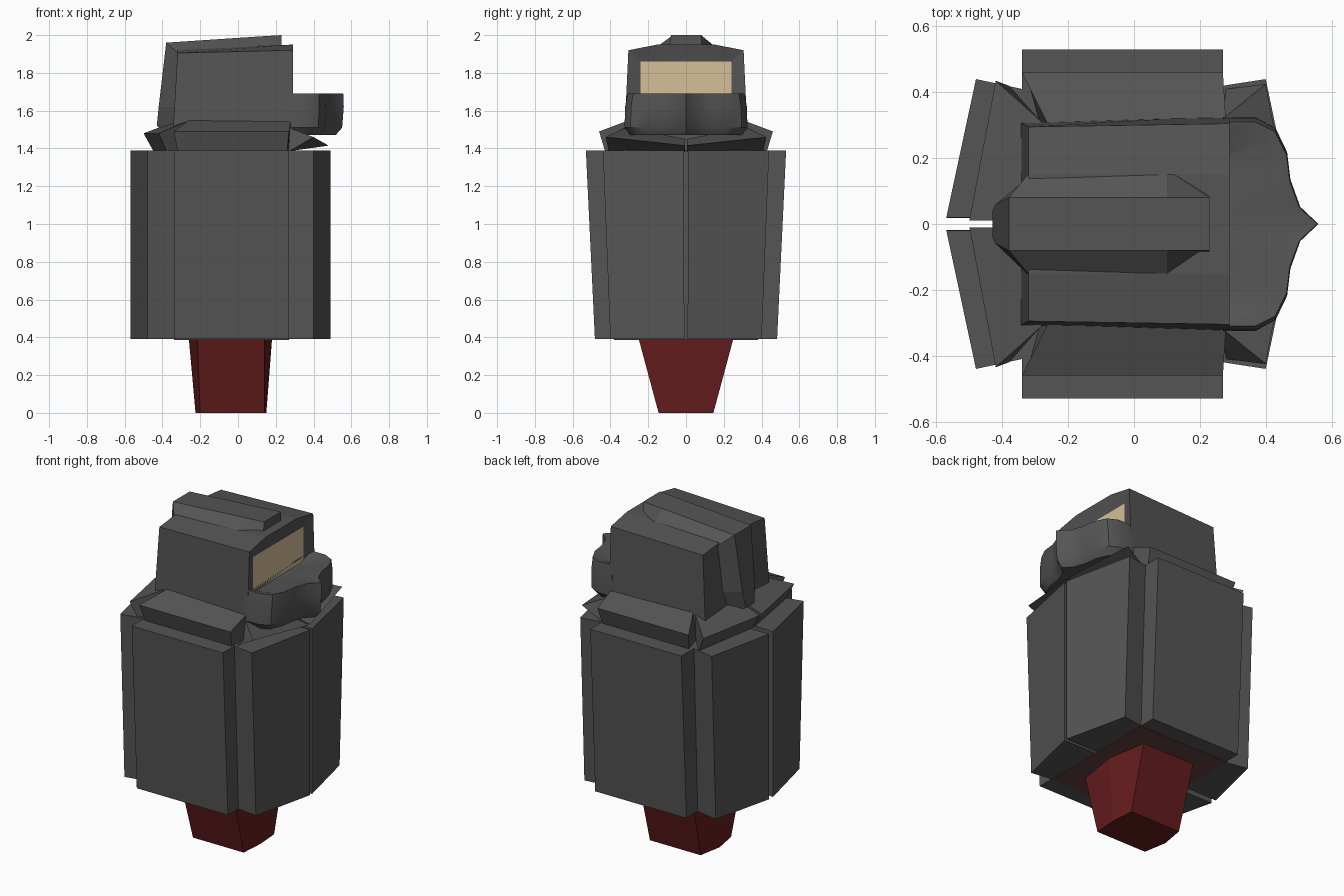
import bpy, bmesh

if "Cube" in bpy.data.objects:
    bpy.data.objects.remove(bpy.data.objects["Cube"])


def material(name, r, g, b):
    m = bpy.data.materials.new(name)
    m.diffuse_color = (r, g, b, 1)
    m.use_nodes = True
    m.node_tree.nodes["Principled BSDF"].inputs["Base Color"].default_value = m.diffuse_color
    return m


DARK = material("dark_grey", 0.09, 0.09, 0.09)
RED = material("dark_red", 0.13, 0.012, 0.012)
SHADE = material("underside", 0.12, 0.05, 0.05)
SKIN = material("skin", 0.66, 0.52, 0.31)


def loft(name, rings, mat=DARK, caps=(True, True), mirror=False, smooth=None):
    """Bridge matching closed rings of points and cap the ends."""
    bm = bmesh.new()
    vs = [[bm.verts.new(p) for p in r] for r in rings]
    n = len(rings[0])
    for a, b in zip(vs, vs[1:]):
        for i in range(n):
            j = (i + 1) % n
            bm.faces.new((a[i], a[j], b[j], b[i]))
    if caps[0]:
        bm.faces.new(vs[0][::-1])
    if caps[1]:
        bm.faces.new(vs[-1])
    bmesh.ops.recalc_face_normals(bm, faces=bm.faces)
    me = bpy.data.meshes.new(name)
    bm.to_mesh(me)
    bm.free()
    me.materials.append(mat)
    ob = bpy.data.objects.new(name, me)
    bpy.context.collection.objects.link(ob)
    if mirror:
        mod = ob.modifiers.new("mirror", 'MIRROR')
        mod.use_axis = (False, True, False)
        mod.use_mirror_merge = False
    if smooth:
        bpy.ops.object.select_all(action='DESELECT')
        ob.select_set(True)
        bpy.context.view_layer.objects.active = ob
        bpy.ops.object.shade_smooth_by_angle(angle=smooth)
    return ob


def ring(plan, z, sy=1):
    return [(x, y * sy, z) for x, y in plan]


LOW, HIGH, TAPER = 0.39, 1.39, 0.91

# Body core and its underside
core = [(-0.34, -0.42), (0.27, -0.42), (0.27, 0.42), (-0.34, 0.42)]
loft("body_core", [ring(core, LOW, TAPER), ring(core, HIGH)])
loft("body_underside", [ring(core, LOW - 0.004, TAPER), ring(core, LOW, TAPER)], SHADE)

# Vertical body panels, one of each per side
panels = {
    "side_panel": [(-0.34, 0.40), (0.27, 0.40), (0.27, 0.53), (-0.34, 0.53)],
    "front_panel": [(0.27, 0.01), (0.49, 0.01), (0.40, 0.44), (0.27, 0.42)],
    "back_panel": [(-0.34, 0.02), (-0.57, 0.02), (-0.48, 0.44), (-0.34, 0.41)],
}
for name, plan in panels.items():
    loft(name, [ring(plan, LOW, TAPER), ring(plan, HIGH)], mirror=True)

# Tapered red base
foot = [(-0.20, -0.145), (0.14, -0.145), (0.15, 0), (0.14, 0.145), (-0.20, 0.145), (-0.225, 0)]
hip = [(-0.215, -0.25), (0.14, -0.25), (0.18, 0), (0.14, 0.25), (-0.215, 0.25), (-0.26, 0)]
loft("base", [ring(foot, 0), ring(hip, LOW)], RED)

# Collar flaps: wedge sections (inner low, outer low, outer rim, inner top)
loft("side_collar", [
    [(-0.28, 0.28, 1.38), (-0.32, 0.43, 1.39), (-0.34, 0.46, 1.49), (-0.26, 0.30, 1.55)],
    [(0.27, 0.28, 1.38), (0.26, 0.43, 1.39), (0.27, 0.46, 1.49), (0.28, 0.30, 1.55)]], mirror=True)
loft("back_collar", [
    [(-0.30, 0.01, 1.38), (-0.45, 0.01, 1.39), (-0.50, 0.01, 1.48), (-0.34, 0.01, 1.54)],
    [(-0.27, 0.30, 1.38), (-0.38, 0.42, 1.39), (-0.42, 0.435, 1.48), (-0.28, 0.31, 1.54)]], mirror=True)
loft("front_collar", [
    [(0.25, 0.005, 1.38), (0.30, 0.005, 1.39), (0.48, 0.005, 1.415), (0.28, 0.005, 1.45)],
    [(0.25, 0.32, 1.38), (0.28, 0.41, 1.39), (0.40, 0.425, 1.46), (0.27, 0.32, 1.51)]], mirror=True)


# Head shell with a recessed face opening
def section(rows):
    return [(x, -y, z) for x, y, z in rows] + [(x, y, z) for x, y, z in rows[::-1]]


opening = section([(0.27, 0.24, 1.60), (0.27, 0.24, 1.86), (0.27, 0.15, 1.86)])
loft("head", [
    section([(-0.35, 0.31, 1.39), (-0.32, 0.295, 1.905), (-0.32, 0.15, 1.92)]),
    section([(0.29, 0.33, 1.39), (0.29, 0.305, 1.92), (0.29, 0.15, 1.95)]),
    opening], caps=(True, False))
loft("face", [[(x - 0.02, y, z) for x, y, z in opening], opening], SKIN)


# Crest over the top and down the back: base x, z, half width; ridge x, z, half width
crest = [(0.23, 1.93, 0.085, 0.23, 2.00, 0.08),
         (0.10, 1.93, 0.165, 0.10, 1.992, 0.08),
         (-0.31, 1.90, 0.165, -0.38, 1.96, 0.08),
         (-0.335, 1.62, 0.13, -0.42, 1.62, 0.06),
         (-0.34, 1.46, 0.07, -0.43, 1.52, 0.04)]
loft("crest", [section([(bx, bw, bz), (tx, tw, tz)]) for bx, bz, bw, tx, tz, tw in crest])

# Pointed, lobed jaw guard
half = [(0.27, 0.31), (0.37, 0.31), (0.43, 0.28), (0.465, 0.21), (0.475, 0.13), (0.505, 0.05)]
jaw = [(x, -y) for x, y in half] + [(0.56, 0)] + half[::-1]


def jaw_ring(s, sy, z):
    return [(0.27 + (x - 0.27) * s, y * sy, z) for x, y in jaw]


loft("jaw_guard", [jaw_ring(0.85, 0.95, 1.47), jaw_ring(0.97, 1.05, 1.51), jaw_ring(1, 1.04, 1.62),
                   jaw_ring(0.99, 1.0, 1.69), jaw_ring(0.9, 0.9, 1.685), jaw_ring(0.1, 0.7, 1.65)],
     smooth=0.6)
